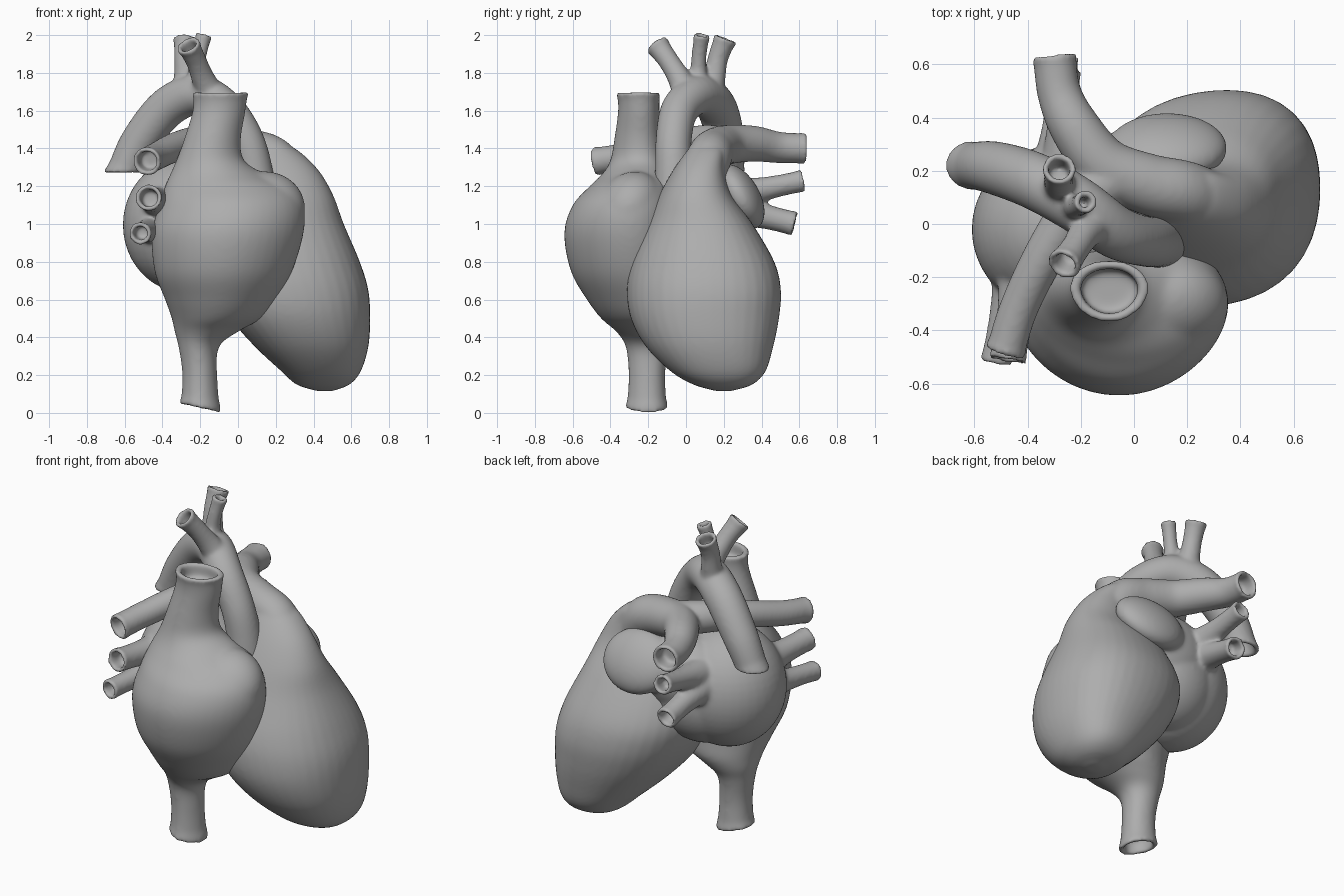
import bpy, bmesh
from math import cos, sin, tau, radians
from mathutils import Vector, Matrix

cube = bpy.data.objects.get("Cube")
if cube:
    bpy.data.objects.remove(cube, do_unlink=True)

SIDES = 40
grey = bpy.data.materials.new("matte_grey")
grey.use_nodes = True
grey.diffuse_color = (0.42, 0.42, 0.42, 1)
grey.node_tree.nodes["Principled BSDF"].inputs["Base Color"].default_value = grey.diffuse_color


def spline(rows, steps=6):
    """Smooth interpolation through rows of numbers."""
    rows = [Vector(r) for r in rows]
    ext = [rows[0] * 2 - rows[1]] + rows + [rows[-1] * 2 - rows[-2]]
    out = []
    for a, b, c, d in zip(ext, ext[1:], ext[2:], ext[3:]):
        for i in range(steps):
            t = i / steps
            out.append(b + (c - a) * (t / 2) + (a * 2 - b * 5 + c * 4 - d) * (t * t / 2)
                       + (b * 3 - a - c * 3 + d) * (t ** 3 / 2))
    return out + [rows[-1]]


def mouth(ring, inward):
    """Beaded rim and hollow bore for an open vessel end."""
    c = sum(ring, Vector()) / len(ring)
    r = sum((p - c).length for p in ring) / len(ring)
    bore = 1 - max(0.25, 0.02 / r)
    steps = ((1.06, 0.02), (1.06, 0.0), (bore, 0.0), (bore, 0.09))
    return [[c + (p - c) * k + inward * d for p in ring] for k, d in steps]


def loft(bm, rings):
    loops = [[bm.verts.new(p) for p in ring] for ring in rings]
    for a, b in zip(loops, loops[1:]):
        for i in range(SIDES):
            j = (i + 1) % SIDES
            bm.faces.new((a[i], a[j], b[j], b[i]))
    bm.faces.new(loops[0][::-1])
    bm.faces.new(loops[-1])


def tube(bm, *rows, level_end=False):
    """Vessel through (x, y, z, radius) rows, open at its far end."""
    path = spline(rows)
    pts = [Vector(p[:3]) for p in path]
    axis, turn, rings = Vector((0, 0, 1)), Matrix.Identity(3), []
    for i, p in enumerate(pts):
        t = (pts[min(i + 1, len(pts) - 1)] - pts[max(i - 1, 0)]).normalized()
        turn = axis.rotation_difference(t).to_matrix() @ turn
        axis = t
        rings.append([p + turn @ Vector((cos(tau * k / SIDES), sin(tau * k / SIDES), 0)) * path[i][3]
                      for k in range(SIDES)])
    if level_end:
        # slide the last points along the vessel onto a level cut
        floor = pts[-1].z
        for ring in rings[-6:-1]:
            ring[:] = [p + axis * (max(floor - p.z, 0) / axis.z) for p in ring]
        rings[-1] = [p + axis * ((floor - p.z) / axis.z) for p in rings[-1]]
    loft(bm, rings[:-1] + mouth(rings[-1], -axis))


def stack(rows, skew=0.0, egg=0.0, square=0.0):
    """Level oval rings from (z, x min, x max, y min, y max) rows."""
    rings = []
    for z, x0, x1, y0, y1 in spline(rows):
        ring = []
        for k in range(SIDES):
            a = tau * k / SIDES
            fat = 1 + square * sin(2 * a) ** 2
            dx = (x1 - x0) / 2 * cos(a) * (1 + egg * sin(a)) * fat
            dy = (y1 - y0) / 2 * sin(a) * fat + skew * dx
            ring.append(Vector(((x0 + x1) / 2 + dx, (y0 + y1) / 2 + dy, z)))
        rings.append(ring)
    return rings


def ball(bm, centre, radii, tilt=0):
    m = Matrix.Translation(centre) @ Matrix.Rotation(radians(tilt), 4, 'X') @ Matrix.Diagonal((*radii, 1))
    bmesh.ops.create_uvsphere(bm, u_segments=40, v_segments=24, radius=1, matrix=m)


def finish(bm, name, passes):
    """Fuse the overlapping volumes into one soft skin."""
    bmesh.ops.recalc_face_normals(bm, faces=bm.faces)
    mesh = bpy.data.meshes.new(name)
    bm.to_mesh(mesh)
    bm.free()
    mesh.materials.append(grey)
    mesh.shade_smooth()
    obj = bpy.data.objects.new(name, mesh)
    bpy.context.collection.objects.link(obj)
    skin = obj.modifiers.new("skin", 'REMESH')
    skin.mode = 'VOXEL'
    skin.voxel_size = 0.011
    skin.use_smooth_shade = True
    soft = obj.modifiers.new("soften", 'SMOOTH')
    soft.factor = 0.5
    soft.iterations = passes


# Ventricles with the pulmonary trunk and its two branches
bm = bmesh.new()
loft(bm, stack([
    (0.115, 0.42, 0.50, 0.16, 0.24),
    (0.15, 0.31, 0.59, 0.04, 0.35),
    (0.22, 0.23, 0.65, -0.08, 0.42),
    (0.35, 0.09, 0.69, -0.21, 0.46),
    (0.50, -0.04, 0.70, -0.29, 0.49),
    (0.65, -0.12, 0.69, -0.31, 0.50),
    (0.80, -0.15, 0.645, -0.285, 0.465),
    (1.00, -0.11, 0.56, -0.205, 0.35),
    (1.15, -0.03, 0.505, -0.14, 0.24),
    (1.28, 0.03, 0.43, -0.07, 0.20),
    (1.38, 0.07, 0.33, 0.0, 0.20),
    (1.43, 0.10, 0.24, 0.05, 0.18)], skew=0.09, square=0.045))
tube(bm, (0.26, 0.08, 1.23, 0.13), (0.18, 0.12, 1.345, 0.12), (0.05, 0.15, 1.39, 0.115),
     (-0.11, 0.22, 1.42, 0.105), (-0.22, 0.36, 1.425, 0.095), (-0.28, 0.49, 1.405, 0.083),
     (-0.30, 0.635, 1.40, 0.08))
tube(bm, (-0.02, 0.2, 1.41, 0.10), (-0.18, 0.10, 1.43, 0.095), (-0.32, -0.09, 1.41, 0.08),
     (-0.43, -0.31, 1.36, 0.073), (-0.485, -0.485, 1.33, 0.073))
finish(bm, "ventricles_and_pulmonary_artery", 12)

# Right atrium with its lobe and the upper and lower hollow veins
bm = bmesh.new()
rings = stack([
    (0.0, -0.305, -0.095, -0.315, -0.10),
    (0.20, -0.295, -0.11, -0.305, -0.11),
    (0.35, -0.315, -0.10, -0.32, -0.09),
    (0.43, -0.335, 0.0, -0.37, -0.05),
    (0.50, -0.35, 0.12, -0.45, -0.02),
    (0.60, -0.385, 0.20, -0.525, -0.02),
    (0.75, -0.44, 0.285, -0.61, -0.02),
    (0.95, -0.455, 0.345, -0.645, -0.02),
    (1.10, -0.415, 0.345, -0.60, -0.04),
    (1.20, -0.385, 0.28, -0.51, -0.07),
    (1.27, -0.355, 0.13, -0.44, -0.09),
    (1.34, -0.325, 0.03, -0.40, -0.11),
    (1.45, -0.285, 0.015, -0.38, -0.13),
    (1.60, -0.24, 0.04, -0.36, -0.14),
    (1.70, -0.235, 0.05, -0.365, -0.14)], egg=0.11)
for p in rings[0]:
    p.z -= (p.x + 0.10) * 0.22
up = Vector((0, 0, 1))
loft(bm, mouth(rings[0], up)[::-1] + rings[2:-1] + mouth(rings[-1], -up))
ball(bm, (0.14, -0.30, 1.085), (0.215, 0.17, 0.205), tilt=-35)
finish(bm, "right_atrium_and_hollow_veins", 25)

# Aorta: rising part, arch, falling part and three branches
bm = bmesh.new()
tube(bm, (0.10, -0.06, 1.0, 0.12), (0.09, -0.065, 1.25, 0.10), (0.04, -0.065, 1.45, 0.095),
     (-0.07, -0.03, 1.61, 0.10), (-0.21, 0.07, 1.685, 0.105), (-0.37, 0.16, 1.62, 0.107),
     (-0.52, 0.21, 1.44, 0.10), (-0.61, 0.22, 1.27, 0.087), level_end=True)
tube(bm, (-0.12, 0.02, 1.64, 0.08), (-0.18, -0.03, 1.76, 0.063), (-0.22, -0.09, 1.86, 0.055),
     (-0.265, -0.155, 1.95, 0.062))
tube(bm, (-0.2, 0.06, 1.68, 0.07), (-0.22, 0.065, 1.8, 0.046), (-0.205, 0.07, 1.9, 0.04),
     (-0.18, 0.085, 2.003, 0.043))
tube(bm, (-0.27, 0.12, 1.66, 0.08), (-0.28, 0.15, 1.78, 0.06), (-0.285, 0.17, 1.88, 0.054),
     (-0.28, 0.21, 1.985, 0.06))
finish(bm, "aorta", 10)

# Left atrium with its ear-shaped pouch and four lung veins
bm = bmesh.new()
ball(bm, (-0.275, -0.02, 0.995), (0.335, 0.32, 0.36))
ball(bm, (-0.17, 0.07, 0.95), (0.29, 0.25, 0.29))
ball(bm, (-0.10, 0.15, 1.08), (0.28, 0.19, 0.24))
ball(bm, (0.125, 0.285, 1.145), (0.225, 0.105, 0.19), tilt=30)
for start, end, r in (
        ((-0.40, -0.08, 1.10), (-0.475, -0.515, 1.14), 0.068),
        ((-0.43, -0.08, 0.98), (-0.52, -0.525, 0.95), 0.058),
        ((-0.25, 0.20, 1.14), (-0.27, 0.625, 1.23), 0.058),
        ((-0.28, 0.18, 1.10), (-0.265, 0.58, 1.0), 0.064)):
    a, b = Vector(start), Vector(end)
    tube(bm, (*a, r * 1.8), (*a.lerp(b, 0.4), r * 1.2), (*a.lerp(b, 0.7), r), (*b, r))
finish(bm, "left_atrium_and_lung_veins", 14)
